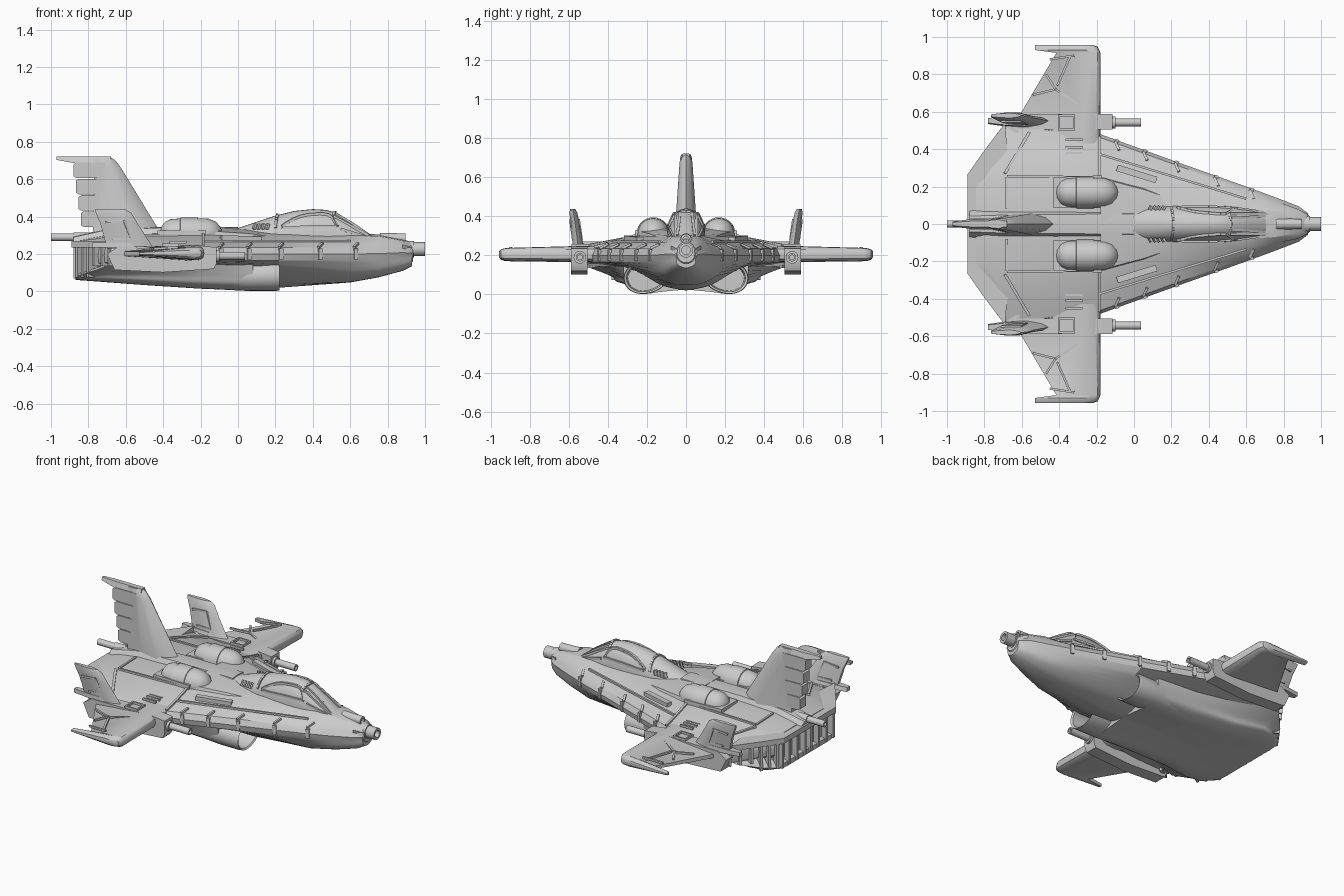
import bpy, bmesh
from math import sin, cos, pi
from mathutils import Vector


def build(name, verts, faces, mirror=False, angle=0.6):
    bm = bmesh.new()
    vs = [bm.verts.new(v) for v in verts]
    for f in faces:
        bm.faces.new([vs[i] for i in f])
    bmesh.ops.recalc_face_normals(bm, faces=bm.faces)
    me = bpy.data.meshes.new(name)
    bm.to_mesh(me)
    bm.free()
    ob = bpy.data.objects.new(name, me)
    bpy.context.collection.objects.link(ob)
    bpy.ops.object.select_all(action='DESELECT')
    ob.select_set(True)
    bpy.context.view_layer.objects.active = ob
    bpy.ops.object.shade_smooth_by_angle(angle=angle)
    if mirror:
        ob.modifiers.new("mirror", 'MIRROR').use_axis = (False, True, False)
    return ob


def loft(name, rings, mirror=False, angle=0.6):
    n = len(rings[0])
    verts = [p for r in rings for p in r]
    faces = [(k * n + i, k * n + (i + 1) % n, (k + 1) * n + (i + 1) % n, (k + 1) * n + i)
             for k in range(len(rings) - 1) for i in range(n)]
    faces += [tuple(range(n)), tuple(range(len(verts) - n, len(verts)))]
    return build(name, verts, faces, mirror, angle)


def spline(pts, n=4):
    p = [pts[0]] + list(pts) + [pts[-1]]
    out = []
    for i in range(1, len(p) - 2):
        a, b, c, d = (Vector(q) for q in p[i - 1:i + 3])
        for k in range(n):
            t = k / n
            out.append(tuple(0.5 * (2 * b + (c - a) * t + (2 * a - 5 * b + 4 * c - d) * t * t
                                    + (3 * b - a - 3 * c + d) * t ** 3)))
    return out + [tuple(pts[-1])]


def full(x, half):
    """Closed symmetric ring at x from a half section (y, z), centre line to centre line."""
    return [(x, y, z) for y, z in half] + [(x, -y, z) for y, z in half[-2:0:-1]]


def revolve(name, prof, y, z, mirror=False, n=24):
    return loft(name, [[(x, y + r * cos(2 * pi * i / n), z + r * sin(2 * pi * i / n)) for i in range(n)]
                       for x, r in prof], mirror)


def box(name, x0, x1, y0, y1, z0, z1, mirror=False):
    return loft(name, [[(x, y0, z0), (x, y1, z0), (x, y1, z1), (x, y0, z1)] for x in (x0, x1)], mirror)


def prism(name, pts, z0, z1, mirror=False):
    return loft(name, [[(x, y, z) for x, y in pts] for z in (z0, z1)], mirror)


def strip(name, a, b, w=0.012, h=0.012):
    """Thin mirrored bar from a to b."""
    a, b = Vector(a), Vector(b)
    d = (b - a).normalized()
    s = d.cross(Vector((0, 0, 1))).normalized() * w / 2
    u = s.cross(d).normalized() * h / 2
    return loft(name, [[p + s + u, p - s + u, p - s - u, p + s - u] for p in (a, b)], True)


# Main hull: x, top z, shoulder, chine, edge half width, edge z pair, two belly points, keel z
hull = [
    (0.93, .25, (.03, .247), (.05, .235), .058, .22, .19, (.045, .155), (.02, .14), .135),
    (0.88, .28, (.05, .272), (.078, .25), .095, .23, .185, (.075, .14), (.04, .115), .11),
    (0.75, .305, (.07, .295), (.105, .265), .145, .235, .17, (.11, .11), (.055, .08), .075),
    (0.6, .31, (.08, .30), (.13, .265), .20, .235, .165, (.155, .095), (.075, .055), .048),
    (0.22, .315, (.10, .305), (.22, .27), .335, .235, .165, (.24, .115), (.12, .045), .02),
    (-.18, .325, (.24, .305), (.37, .265), .48, .235, .165, (.28, .13), (.14, .06), .03),
    (-.68, .305, (.25, .295), (.42, .265), .55, .235, .155, (.32, .12), (.15, .07), .05),
    (-.77, .29, (.24, .28), (.33, .262), .38, .235, .15, (.25, .11), (.12, .08), .07),
    (-.845, .275, (.2, .272), (.24, .255), .27, .235, .15, (.2, .11), (.1, .085), .08)]
loft("hull", [full(x, [(0, t), s, c, (e - .018, ez), (e, (ez + eb) / 2)] + spline([(e - .008, eb), b1, b2, (0, k)]))
              for x, t, s, c, e, ez, eb, b1, b2, k in hull], angle=0.5)

# Twin lobed engine belly: x, flank width, lobe width, flank z, lobe bottom z, keel z
belly = [(.08, .32, .32, .155, .003, .025), (-.2, .35, .325, .155, .015, .03), (-.5, .43, .345, .15, .035, .04),
         (-.7, .49, .385, .135, .05, .052), (-.8, .385, .36, .10, .057, .057), (-.87, .285, .275, .08, .062, .062)]
loft("engine_belly", [full(x, [(0, t + .012), (f * .9, t + .012)] + spline(
    [(f, t), (w * .99, b + (t - b) * .5), (w * .92, b + (t - b) * .18),
     (w * .7, b), (w * .38, b + (k - b) * .5), (0, k)])) for x, f, w, t, b, k in belly])

# Hollow air intakes
def mouth(x, s):
    return [(x, .207 + .113 * s * cos(a), .083 + .08 * s * sin(a) + .012 * s * cos(a) * sin(a))
            for a in (2 * pi * i / 28 for i in range(28))]
loft("air_intake", [mouth(-.2, .84), mouth(.06, 1), mouth(.2, 1), mouth(.222, .97), mouth(.215, .86),
                    mouth(.085, .8)], True)

# Rear exhaust: top lip and vertical vanes
rim = [(-.69, .54), (-.81, .38), (-.89, .265)]
prism("exhaust_top_lip", [(-.66, .2)] + rim + [(-.89, 0), (-.66, 0)], .235, .27, True)
for y in (.03, .11, .19, .26):
    box("exhaust_vane", -.88, -.8, y - .009, y + .009, .07, .25, True)
for t in (.25, .6, .95):
    x, y = -.885 + .085 * t, .265 + .115 * t
    strip("exhaust_side_vane", (x, y, .16), (x + .07, y - .05, .16), .016, .17)
for t in (.3, .65, .97):
    x, y = -.81 + .12 * t, .38 + .16 * t
    strip("exhaust_outer_vane", (x, y, .19), (x + .08, y - .05, .19), .016, .11)

# Wings with a blunt leading edge and swept-back tip
foil = [(0, .5), (.015, .8), (.06, .97), (.2, 1), (1, .6), (1, .3), (.2, 0), (.06, .05), (.015, .2)]
wing = [(.40, -.18, -.72, .165, .25), (.55, -.18, -.63, .165, .248), (.915, -.18, -.415, .17, .238),
        (.93, -.185, -.53, .172, .236), (.948, -.195, -.53, .178, .23), (.957, -.22, -.53, .19, .22)]
loft("wing", [[(xl + (xt - xl) * u, y, z0 + (z1 - z0) * v) for u, v in foil]
              for y, xl, xt, z0, z1 in wing], True)
for a, b in [((-.45, .88), (-.32, .9)), ((-.47, .80), (-.42, .72)), ((-.42, .72), (-.54, .69)),
             ((-.42, .72), (-.24, .60)), ((-.34, .9), (-.41, .74))]:
    strip("wing_panel_ridge", (*a, .227), (*b, .237), .012, .012)

# Wing gun pods
pod = [(-.70, .2), (-.66, .115), (-.4, .102), (-.13, .12), (-.115, .15), (-.115, .235), (-.2, .245), (-.64, .24)]
loft("gun_pod", [[(x, y, z) for x, z in pod] for y in (.505, .588)], True)
revolve("gun_barrel", [(-.13, .032), (-.1, .032), (-.1, .021), (.038, .021), (.038, .012), (.0, .012)],
        .543, .19, True)

# Lens-section fins
lens = [(0, 0), (.12, .6), (.35, 1), (.7, .85), (1, .45), (1, -.45), (.7, -.85), (.35, -1), (.12, -.6)]
def fin(name, secs, mirror=False):
    return loft(name, [[(a + (b - a) * u, y + h * v, z) for u, v in lens] for z, a, b, y, h in secs], mirror)
fin("tail_fin", [(.27, -.40, -.78, 0, .06), (.34, -.43, -.775, 0, .056), (.66, -.625, -.77, 0, .034),
                 (.70, -.655, -.80, 0, .03), (.717, -.68, -.80, 0, .024)])
loft("tail_fin_cap", [[(x, -h, z0), (x, h, z0), (x, h * .6, .722), (x, -h * .6, .722)]
                      for x, h, z0 in ((-.68, .026, .69), (-.87, .026, .685), (-.97, .014, .703))])
for i in range(4):
    z = .345 + i * .087
    xb = -.825 - i * .013
    loft("rudder_segment", [[(x, -.03, z + c), (x, .03, z + c), (x, .03, z + .083 - c), (x, -.03, z + .083 - c)]
                            for x, c in ((-.70, 0), (xb, 0), (xb - .015, .01))])
fin("wing_fin", [(.23, -.45, -.70, .55, .028), (.36, -.535, -.735, .567, .023),
                 (.42, -.57, -.76, .577, .02), (.437, -.60, -.765, .58, .013)], True)
for s in (-1, 1):
    for a, b in [((-.57, .28), (-.61, .38)), ((-.61, .38), (-.71, .37)), ((-.57, .28), (-.67, .28))]:
        strip("wing_fin_panel", *[(x, .556 + (z - .28) * .14 + s * .021, z) for x, z in (a, b)], .01, .012)
fin("wing_fin_root", [(.235, -.46, -.78, .55, .034), (.262, -.48, -.78, .553, .028)], True)

# Dorsal engine domes
dome = [(-.415, .01), (-.41, .035), (-.39, .062), (-.36, .076), (-.31, .08), (-.308, .085), (-.215, .085),
        (-.213, .081), (-.16, .079), (-.12, .064), (-.095, .038), (-.083, .008)]
revolve("engine_dome", dome, .168, .31, True, 28)
prism("engine_dome_base", [(-.43, .085), (-.43, .25), (-.17, .26), (-.17, .085)], .29, .327, True)

# Sloped fairing ahead of the domes and rear spine
loft("deck_fairing", [[(x, 0, .27), (x, w, .27), (x, w - .015, z), (x, .06, z + .02), (x, 0, z + .02)]
                      for x, w, z in ((-.18, .26, .325), (.05, .2, .31), (.24, .135, .285))], True, 0.3)
loft("rear_spine", [full(x, [(0, z), (w * .6, z - .005), (w, .27), (0, .26)])
                    for x, w, z in ((0, .09, .345), (-.42, .085, .345), (-.7, .08, .335), (-.88, .07, .295))])

# Canopy body, blended into the spine
can = [(-.04, .085, .325), (.08, .092, .365), (.2, .097, .405), (.3, .1, .43), (.4, .1, .44),
       (.47, .098, .436), (.53, .093, .42), (.62, .08, .365), (.72, .064, .295)]
def on_canopy(x, t, g=0.0):
    """Point on the canopy at x and arch angle t (0 sill, 1 crest)."""
    a, b = next((a, b) for a, b in zip(can, can[1:]) if x <= b[0])
    k = (x - a[0]) / (b[0] - a[0])
    w, z = a[1] + (b[1] - a[1]) * k, a[2] + (b[2] - a[2]) * k
    s = sin(t * pi / 2)
    return (x, (w + g) * cos(t * pi / 2), .27 + (z + g - .27) * s ** .85)
loft("canopy", [[on_canopy(x, i / 8) if i <= 8 else (x, -on_canopy(x, 2 - i / 8)[1], on_canopy(x, 2 - i / 8)[2])
                 for i in range(17)] for x, w, z in can], angle=0.7)

# Canopy frames traced on the canopy surface: side window, windshield, rear hoop
frames = [[(.53, .3), (.4, .26), (.24, .28), (.27, .42), (.33, .55), (.4, .6), (.49, .62), (.53, .3)],
          [(.55, .26), (.715, .3), (.65, .5), (.51, .62)], [(.51, .62), (.515, .8), (.52, 1)],
          [(.2, .3), (.205, .55), (.21, .8), (.21, 1)], [(.7, .55), (.6, .72), (.52, .78)]]
for path in frames:
    pts = spline([on_canopy(x, t, .001) for x, t in path], 3)
    for p, q in zip(pts, pts[1:]):
        strip("canopy_frame", p, q, .014, .014)
for i in range(4):
    strip("spine_louver", (.085 + i * .023, .088, .332), (.093 + i * .023, .084, .362), .02, .012)

# Nose cap, nose guns and tail gun
revolve("nose_cap", [(.72, .06), (.82, .08), (.88, .072), (.92, .06), (.935, .045)], 0, .207)
revolve("nose_gun", [(.85, .044), (.94, .044), (.94, .037), (1.0, .037), (1.0, .022), (.95, .022)], 0, .226)
revolve("upper_nose_gun", [(.76, .03), (.895, .027), (.895, .015), (.86, .015)], 0, .283)
revolve("tail_gun", [(-.8, .026), (-.88, .026), (-.88, .02), (-1, .02), (-1, .011), (-.96, .011)], 0, .29)

# Hull edge rails with cross ribs
strip("inner_rail", (-.18, .372, .27), (.6, .135, .27), .012, .012)
for x in (-.1, .05, .22, .43, .62):
    e = .48 - (x + .18) * .362
    strip("edge_rib", (x, e - .002, .20), (x + .02, e - .009, .20), .014, .06)
    strip("top_rib", (x, e - .01, .236), (x + .02, e - .055, .257), .014, .012)

# Deck seams, vents and hatches
strip("deck_cross_seam", (-.185, .25, .306), (-.185, .37, .268), .014, .012)
strip("deck_outer_seam", (-.185, .37, .268), (-.185, .47, .243), .014, .012)
strip("deck_long_seam", (-.18, .25, .306), (-.68, .255, .298), .012, .012)
strip("rear_cross_seam", (-.68, .08, .304), (-.68, .25, .297), .012, .012)
strip("wing_root_seam", (-.69, .27, .294), (-.56, .49, .252), .016, .014)
for y in (.45, .41, .38):
    strip("deck_vent", (-.365, y, .262), (-.275, y, .262), .012, .014)
strip("side_scoop", (-.09, .30, .288), (.12, .235, .281), .035, .025)
for a, b in [((-.4, .5), (-.4, .585)), ((-.32, .5), (-.32, .585)), ((-.4, .505), (-.32, .505)), ((-.4, .58), (-.32, .58))]:
    strip("wing_hatch_frame", (*a, .25), (*b, .25), .01, .014)
